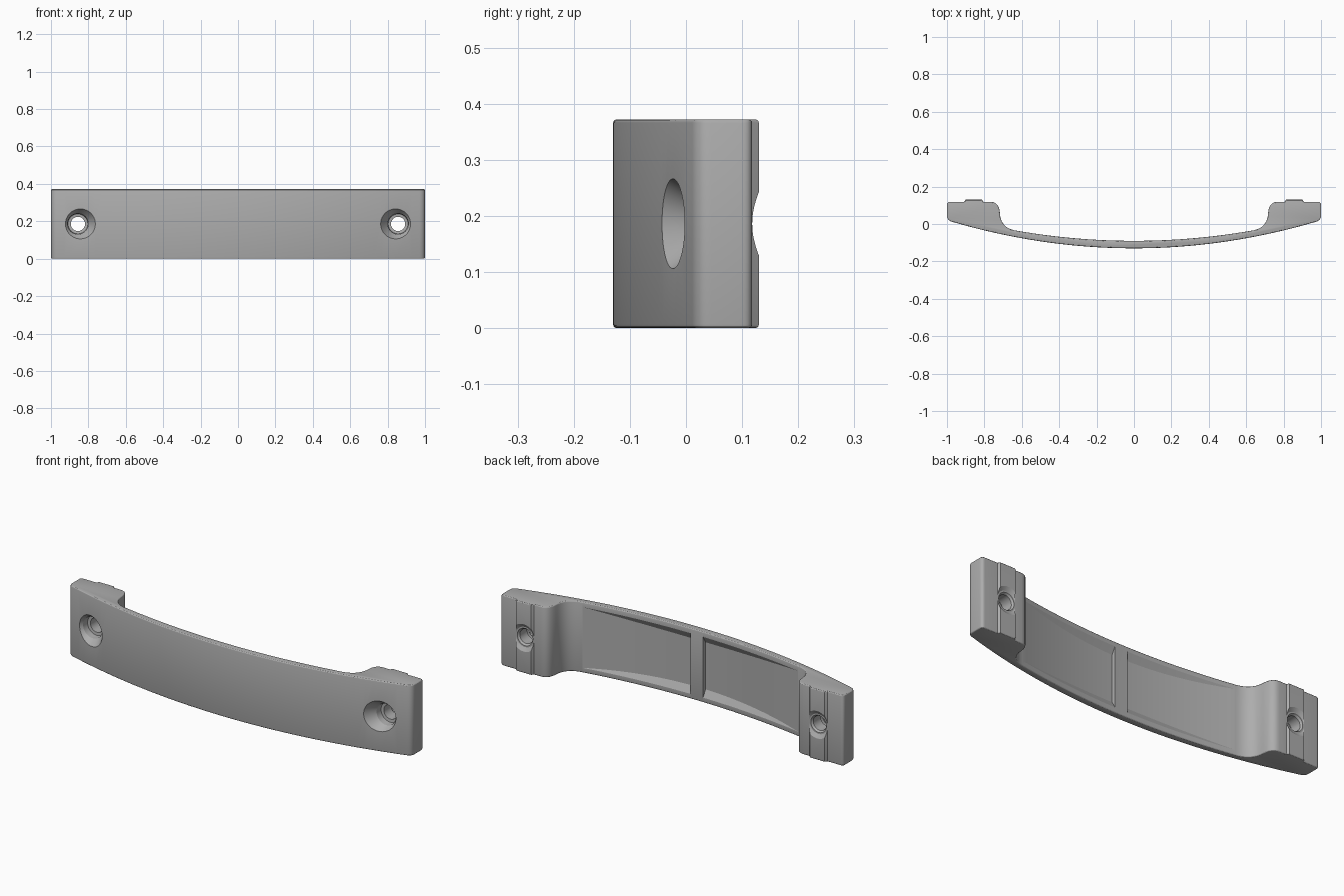
import bpy, bmesh, math
from mathutils import Vector

if "Cube" in bpy.data.objects:
    bpy.data.objects.remove(bpy.data.objects["Cube"])

HEIGHT = 0.372
MID = HEIGHT / 2
HOLE_X = 0.856
TIP = 0.635          # outer end of each back pocket
RIB = 0.037          # half width of the centre rib


def front_y(x):
    return -0.13 + 0.15 * x * x


def inner_y(x):
    return -0.09 + 0.138 * x * x


def bend(a, b, c, n=6):
    """Rounded corner from a to c, pulled towards b."""
    a, b, c = Vector(a), Vector(b), Vector(c)
    return [tuple(a * (1 - t) ** 2 + b * 2 * t * (1 - t) + c * t * t)
            for t in (i / n for i in range(n + 1))]


def finish(bm, name):
    bmesh.ops.recalc_face_normals(bm, faces=bm.faces)
    mesh = bpy.data.meshes.new(name)
    bm.to_mesh(mesh)
    bm.free()
    obj = bpy.data.objects.new(name, mesh)
    bpy.context.collection.objects.link(obj)
    return obj


def loft(name, rings):
    """Closed skin through a row of equal rings."""
    bm = bmesh.new()
    rows = [[bm.verts.new(p) for p in ring] for ring in rings]
    n = len(rows[0])
    for a, b in zip(rows, rows[1:]):
        for i in range(n):
            j = (i + 1) % n
            bm.faces.new((a[i], a[j], b[j], b[i]))
    bm.faces.new(rows[0])
    bm.faces.new(rows[-1])
    return finish(bm, name)


# Right half of the plan outline, from front centre round to back centre
half = [(x, front_y(x)) for x in (0.97 * i / 24 for i in range(25))]
half += bend((0.975, front_y(0.975)), (1, 0.021), (1, 0.045))
half += bend((1, 0.1), (1, 0.118), (0.982, 0.118))
half += [(0.909, 0.118), (0.9, 0.13), (0.813, 0.13), (0.804, 0.118)]
half += bend((0.765, 0.118), (0.722, 0.118), (0.717, 0.06))
half += bend((0.716, 0.045), (0.708, -0.016), (0.645, inner_y(0.645)), 8)
half += [(x, inner_y(x)) for x in (0.63 * (1 - i / 18) for i in range(19))]
outline = half + [(-x, y) for x, y in reversed(half[1:-1])]

# Handle body, with softened top and bottom rims
bm = bmesh.new()
base = bm.faces.new([bm.verts.new((x, y, 0)) for x, y in outline])
top = bmesh.ops.extrude_face_region(bm, geom=[base])["geom"]
bmesh.ops.translate(bm, vec=(0, 0, HEIGHT),
                    verts=[v for v in top if isinstance(v, bmesh.types.BMVert)])
bmesh.ops.recalc_face_normals(bm, faces=bm.faces)
rims = [e for e in bm.edges if abs(e.verts[0].co.z - e.verts[1].co.z) < 0.001]
bmesh.ops.bevel(bm, geom=rims, offset=0.007, segments=3, profile=0.5,
                affect='EDGES', clamp_overlap=False)
handle = finish(bm, "handle_body")

# Screw hole with a front countersink, and the relief across the back ridge
bore = [(-0.08, 0.108), (-0.05, 0.098), (-0.02, 0.079), (0.0, 0.065),
        (0.012, 0.056), (0.045, 0.053), (0.047, 0.038), (0.108, 0.038),
        (0.119, 0.046), (0.16, 0.046)]
relief = [(0.118, 0.053), (0.13, 0.072), (0.14, 0.088)]


def turned(name, profile, x, sides=48):
    rings = []
    for y, r in profile:
        rings.append([(x + r * math.cos(a), y, MID + r * math.sin(a))
                      for a in (math.tau * i / sides for i in range(sides))])
    return loft(name, rings)


# Shallow pocket with sloping walls, fading out towards the foot
def pocket(name, side):
    rings = []
    for i in range(21):
        x = RIB + (TIP - RIB) * i / 20
        depth = 0.021 * (1 - (x / TIP) ** 2) - 0.0005
        low, high = inner_y(x) - depth, inner_y(x) + 0.004
        a, b = 0.16 - 1.75 * depth, 0.167
        rings.append([(side * x, low, MID - a), (side * x, low, MID + a),
                      (side * x, high, MID + b), (side * x, high, MID - b)])
    return loft(name, rings)


cutters = []
for side in (-1, 1):
    cutters += [turned("ridge_relief", relief, side * HOLE_X),
                turned("screw_hole", bore, side * HOLE_X),
                pocket("back_pocket", side)]

bpy.ops.object.select_all(action='DESELECT')
bpy.context.view_layer.objects.active = handle
handle.select_set(True)
for cutter in cutters:
    cutter.hide_render = True
    mod = handle.modifiers.new(cutter.name, 'BOOLEAN')
    mod.operation = 'DIFFERENCE'
    mod.solver = 'EXACT'
    mod.object = cutter
    bpy.ops.object.modifier_apply(modifier=mod.name)
for cutter in cutters:
    bpy.data.objects.remove(cutter)

# Plain grey finish
grey = bpy.data.materials.new("plain_grey")
grey.use_nodes = True
colour = (0.42, 0.42, 0.42, 1)
grey.diffuse_color = colour
grey.node_tree.nodes["Principled BSDF"].inputs["Base Color"].default_value = colour
handle.data.materials.clear()
handle.data.materials.append(grey)
bpy.ops.object.shade_smooth_by_angle(angle=math.radians(27))
